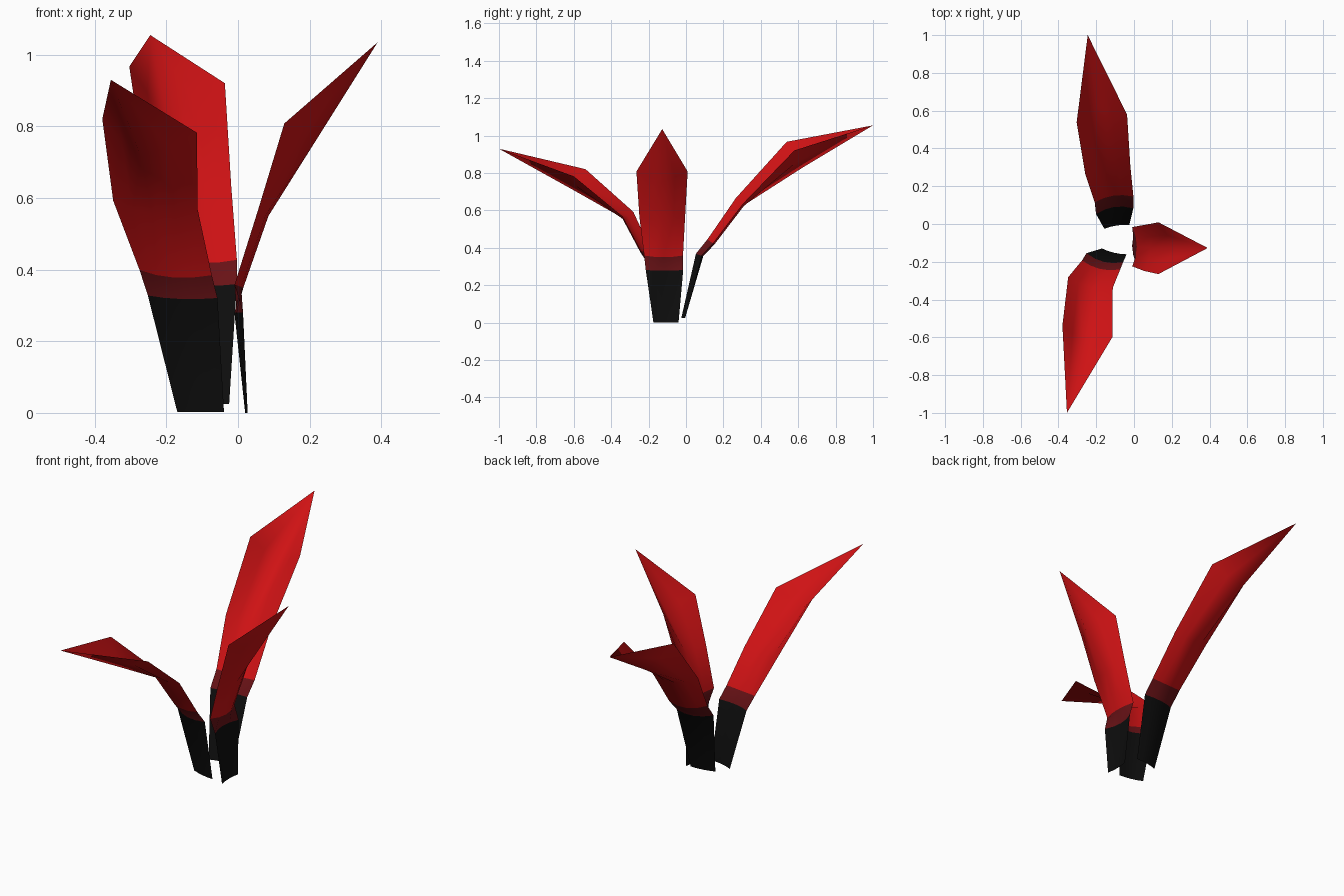
import bpy
from mathutils import Vector

cube = bpy.data.objects.get("Cube")
if cube:
    bpy.data.objects.remove(cube)


def make_material(name, colour):
    mat = bpy.data.materials.new(name)
    mat.use_nodes = True
    mat.diffuse_color = (*colour, 1)
    bsdf = next(n for n in mat.node_tree.nodes if n.type == 'BSDF_PRINCIPLED')
    bsdf.inputs["Base Color"].default_value = (*colour, 1)
    return mat


materials = [make_material("black", (.004, .004, .004)),
             make_material("dark_red", (.14, .006, .008)),
             make_material("red", (.62, .006, .007))]

# Shared cross-section of every petal: half width, cup depth, cup roundness
SECTIONS = [(.067, .007, 2), (.1, .024, 2), (.104, .026, 2),
            (.122, .033, 2), (.137, .1, 1.15)]
COLUMNS = [-1, -.5, 0, .5, 1]


def make_petal(name, across, spine, fold=1.0):
    """Sweep the cupped section along the spine and close it at the tip."""
    spine = [Vector(p) for p in spine]
    verts, faces, slots = [], [], []
    for i, (half, depth, power) in enumerate(SECTIONS):
        # the petal twists gradually towards its tip
        side = Vector((across[0], across[1], across[2] * i / 4)).normalized()
        tangent = spine[i + 1] - spine[max(i - 1, 0)]
        inward = side.cross(tangent).normalized()
        if inward.z < 0:
            inward.negate()
        if i == 0:
            inward = Vector((inward.x, inward.y, 0)).normalized()
        if i == 4:
            depth *= fold
        for u in COLUMNS:
            verts.append(spine[i] + side * half * u + inward * depth * abs(u) ** power)
    verts.append(spine[-1])
    n, tip = len(COLUMNS), len(verts) - 1
    for i in range(len(SECTIONS)):
        for j in range(n - 1):
            a = i * n + j
            if i < len(SECTIONS) - 1:
                faces.append((a, a + 1, a + n + 1, a + n))
            else:
                faces.append((a, a + 1, tip))
            slots.append(min(i, 2))
    mesh = bpy.data.meshes.new(name)
    mesh.from_pydata(verts, [], faces)
    for mat in materials:
        mesh.materials.append(mat)
    for poly, slot in zip(mesh.polygons, slots):
        poly.material_index = slot
        poly.use_smooth = True
    mesh.update()
    bpy.context.collection.objects.link(bpy.data.objects.new(name, mesh))


# Upright petal on the left
make_petal("left_petal", (0, 1, 0),
           [(.02, -.107, 0), (-.01, -.115, .28), (.015, -.12, .35),
            (.085, -.127, .55), (.214, -.128, .755), (.39, -.127, 1.035)])

# Long petal leaning back
make_petal("back_petal", (.98, .15, -.17),
           [(-.092, -.008, .025), (-.106, .09, .355), (-.11, .15, .42),
            (-.145, .305, .625), (-.2, .625, .83), (-.245, 1, 1.055)], fold=1.35)

# Petal leaning forward
make_petal("front_petal", (.97, -.23, -.14),
           [(-.106, -.152, .003), (-.16, -.2, .318), (-.18, -.238, .378),
            (-.238, -.33, .555), (-.27, -.613, .715), (-.355, -1, .93)])
